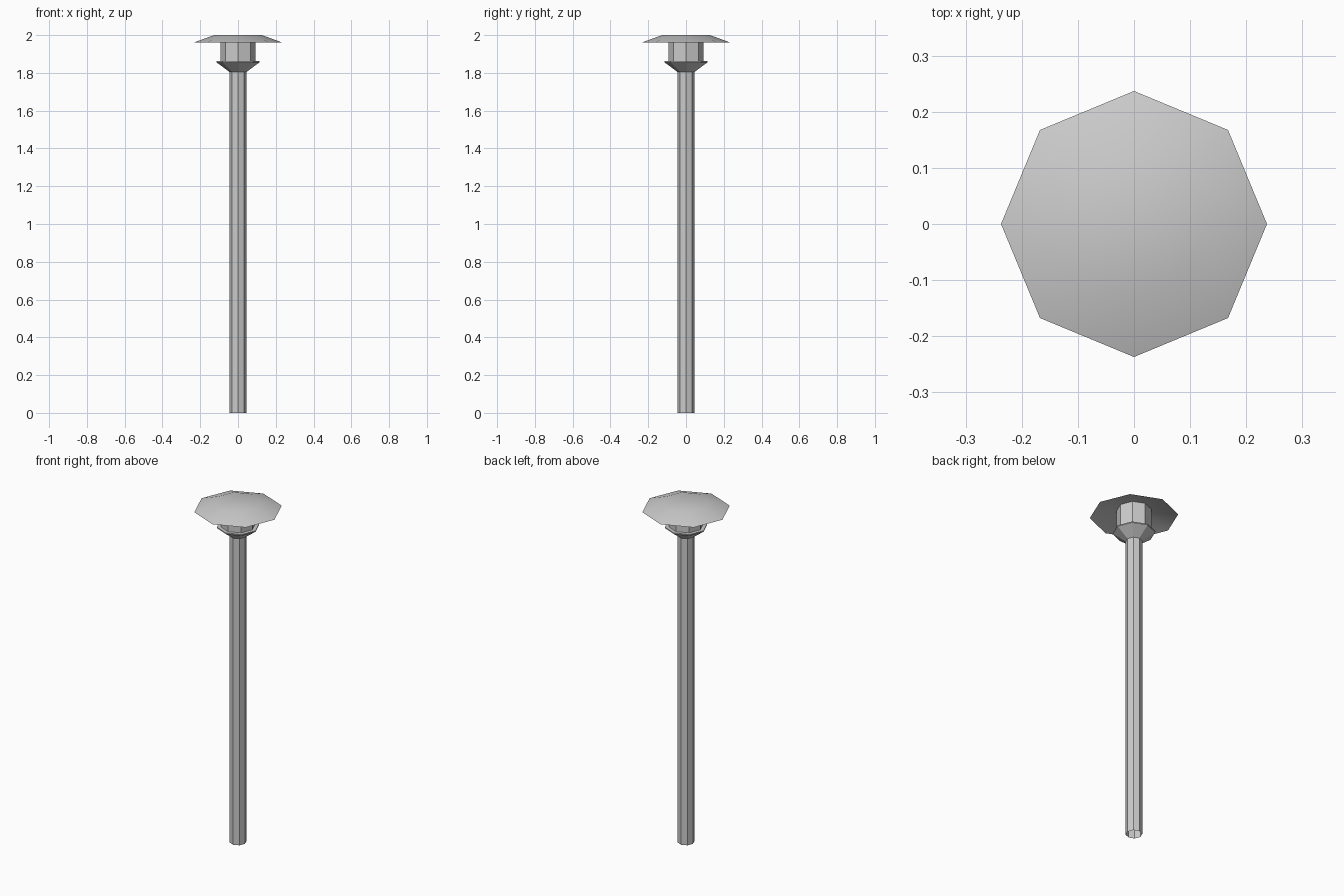
import bpy, bmesh
from math import cos, sin, pi

if "Cube" in bpy.data.objects:
    bpy.data.objects.remove(bpy.data.objects["Cube"])

SIDES = 8


def lathe(name, profile, cap_bottom=False, cap_top=False, smooth=False):
    """Octagonal solid from (radius, z) rings, listed bottom to top."""
    bm = bmesh.new()
    rings = [[bm.verts.new((r * cos(2 * pi * i / SIDES), r * sin(2 * pi * i / SIDES), z))
              for i in range(SIDES)] for r, z in profile]
    for low, high in zip(rings, rings[1:]):
        for i in range(SIDES):
            j = (i + 1) % SIDES
            bm.faces.new((low[i], low[j], high[j], high[i]))
    if cap_bottom:
        bm.faces.new(rings[0][::-1])
    if cap_top:
        bm.faces.new(rings[-1])
    for f in bm.faces:
        f.smooth = smooth
    mesh = bpy.data.meshes.new(name)
    bm.to_mesh(mesh)
    bm.free()
    obj = bpy.data.objects.new(name, mesh)
    bpy.context.collection.objects.link(obj)
    return obj


# Long post, open at the foot
lathe("post", [(0.045, 0), (0.045, 1.81)])

# Flared collar with a thin lip under the lamp
lathe("collar", [(0.045, 1.805), (0.114, 1.856), (0.114, 1.862)], cap_top=True)

# Lamp body reaching up into the shade
lathe("lamp_body", [(0.093, 1.862), (0.093, 1.998)])

# Wide shallow shade, hollow underneath, softly shaded
lathe("shade", [(0.237, 1.96), (0.127, 2.0)], cap_top=True, smooth=True)
